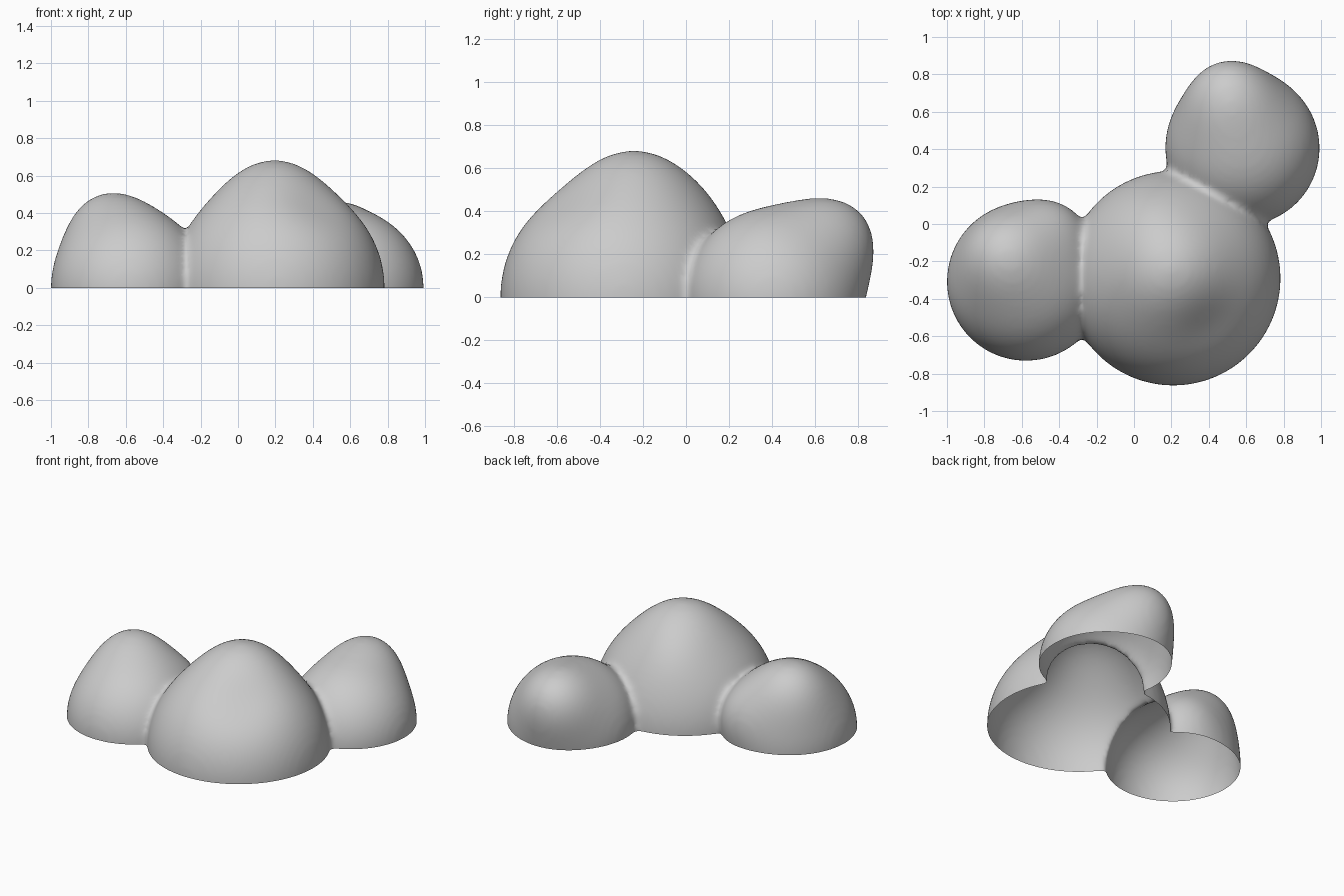
import bpy, bmesh
from math import exp, radians
from mathutils import Vector

cube = bpy.data.objects.get("Cube")
if cube:
    bpy.data.objects.remove(cube, do_unlink=True)

# One plain grey material
grey = bpy.data.materials.new("light_grey")
grey.use_nodes = True
color = (0.6, 0.6, 0.6, 1)
grey.diffuse_color = color
grey.node_tree.nodes["Principled BSDF"].inputs["Base Color"].default_value = color

# Each dome: centre, radius, soft swellings (direction, height, angular width)
domes = [
    # large dome: crown, back slope, front shoulder dip
    ((0.21, -0.29, 0), 0.574, [((-0.02, 0.09, 1), 0.11, 28),
                               ((-0.25, 0.6, 0.8), 0.03, 22),
                               ((0.35, -0.45, 0.82), -0.035, 22)]),
    # back dome: overhanging bump
    ((0.58, 0.405, 0), 0.413, [((-0.1, 0.38, 0.37), 0.16, 31)]),
    # side dome: bump and shoulder
    ((-0.578, -0.31, 0), 0.422, [((-0.14, 0.18, 0.42), 0.125, 31),
                                 ((0.2, 0.4, 0.22), 0.06, 28)]),
]


def add_dome(bm, centre, radius, swellings):
    ball = bmesh.ops.create_icosphere(bm, subdivisions=5, radius=1)
    for v in ball["verts"]:
        ray = v.co.normalized()
        reach = radius
        for direction, height, width in swellings:
            reach += height * exp(-(ray.angle(Vector(direction)) / radians(width)) ** 2)
        v.co = Vector(centre) + ray * reach


bm = bmesh.new()
for centre, radius, swellings in domes:
    add_dome(bm, centre, radius, swellings)
mesh = bpy.data.meshes.new("merged_domes")
bm.to_mesh(mesh)
bm.free()
shell = bpy.data.objects.new("merged_domes", mesh)
bpy.context.collection.objects.link(shell)

# Fuse the domes into one skin and soften the valleys
remesh = shell.modifiers.new("fuse", 'REMESH')
remesh.mode = 'VOXEL'
remesh.voxel_size = 0.02
smooth = shell.modifiers.new("soften", 'SMOOTH')
smooth.factor = 0.5
smooth.iterations = 10
graph = bpy.context.evaluated_depsgraph_get()
fused = bpy.data.meshes.new_from_object(shell.evaluated_get(graph))
shell.modifiers.clear()

# Cut off everything below the floor, leaving the underside open
bm = bmesh.new()
bm.from_mesh(fused)
bmesh.ops.bisect_plane(bm, geom=bm.verts[:] + bm.edges[:] + bm.faces[:],
                       plane_co=(0, 0, 0), plane_no=(0, 0, 1), clear_inner=True)
for face in bm.faces:
    face.smooth = True
    face.material_index = 0
bm.to_mesh(fused)
bm.free()
fused.materials.clear()
fused.materials.append(grey)
shell.data = fused
